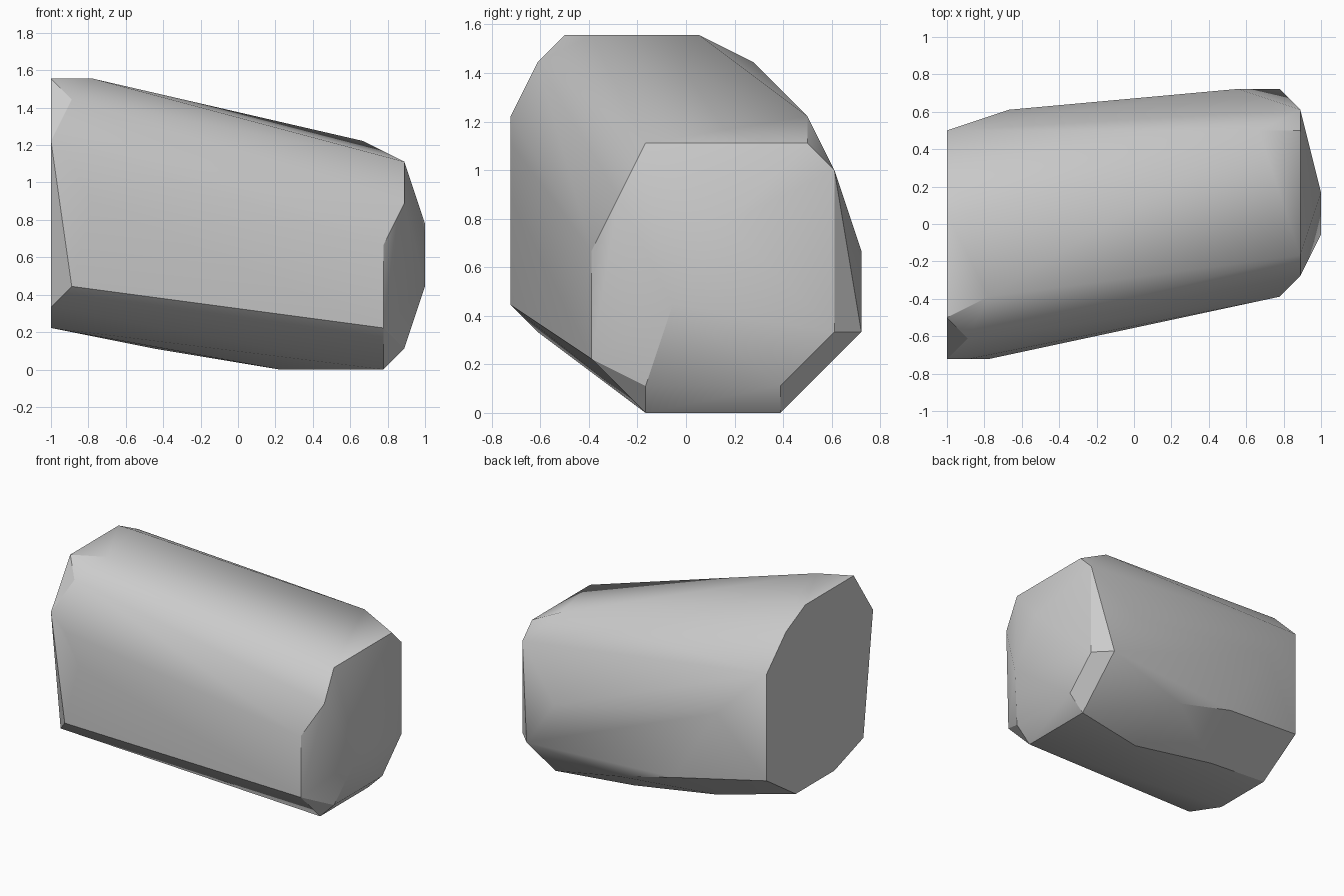
import bpy
import bmesh
import math

# Remove the default cube only
default_cube = bpy.data.objects.get("Cube")
if default_cube:
    bpy.data.objects.remove(default_cube, do_unlink=True)

# The block is carved on a coarse lattice; all sections are given in lattice cells
CELL = 1 / 9
HALF_DEPTH = 6.5


def make_material(name, color):
    material = bpy.data.materials.new(name)
    material.use_nodes = True
    material.diffuse_color = color
    material.node_tree.nodes["Principled BSDF"].inputs["Base Color"].default_value = color
    return material


def hull_object(name, sections, material):
    """Wrap a convex skin around cross-sections {x: [(y, z), ...]}."""
    bm = bmesh.new()
    for x, outline in sections.items():
        for y, z in outline:
            bm.verts.new((x * CELL, (y - HALF_DEPTH) * CELL, z * CELL))
    result = bmesh.ops.convex_hull(bm, input=bm.verts[:], use_existing_faces=False)
    unused = {v for key in ("geom_interior", "geom_unused") for v in result[key]
              if isinstance(v, bmesh.types.BMVert)}
    bmesh.ops.delete(bm, geom=list(unused), context="VERTS")
    # Merge coplanar triangles into clean flat facets
    bmesh.ops.dissolve_limit(bm, angle_limit=math.radians(1),
                             verts=bm.verts[:], edges=bm.edges[:])
    bmesh.ops.recalc_face_normals(bm, faces=bm.faces[:])
    mesh = bpy.data.meshes.new(name)
    bm.to_mesh(mesh)
    bm.free()
    mesh.materials.append(material)
    obj = bpy.data.objects.new(name, mesh)
    bpy.context.collection.objects.link(obj)
    return obj


sections = {
    # Tall flat end
    -9: [(2, 14), (7, 14), (9, 13), (11, 11), (11, 4), (8, 2), (4, 2), (1, 3), (0, 11)],
    # Worn edges next to the tall end
    -8: [(0, 4), (0, 10), (1, 13), (7, 14)],
    -7: [(0, 8), (3, 14)],
    # Long back and underside
    -6: [(12, 8)],
    -4: [(9, 1)],
    -3: [(12, 3)],
    1: [(12, 2)],
    2: [(9, 0)],
    5: [(13, 6)],
    6: [(11, 11)],
    # Chamfered small end
    7: [(3, 2), (3, 6), (5, 0), (10, 0), (13, 3)],
    8: [(5, 10), (11, 10), (12, 9), (12, 3), (10, 1), (5, 1), (4, 8)],
    9: [(6, 4), (8, 7)],
}

grey = make_material("plain grey", (0.6, 0.6, 0.6, 1.0))
block = hull_object("tapered_block", sections, grey)

# Smooth the gently rounded sides, keep the end edges crisp
bpy.ops.object.select_all(action="DESELECT")
block.select_set(True)
bpy.context.view_layer.objects.active = block
bpy.ops.object.shade_smooth_by_angle(angle=math.radians(30))
